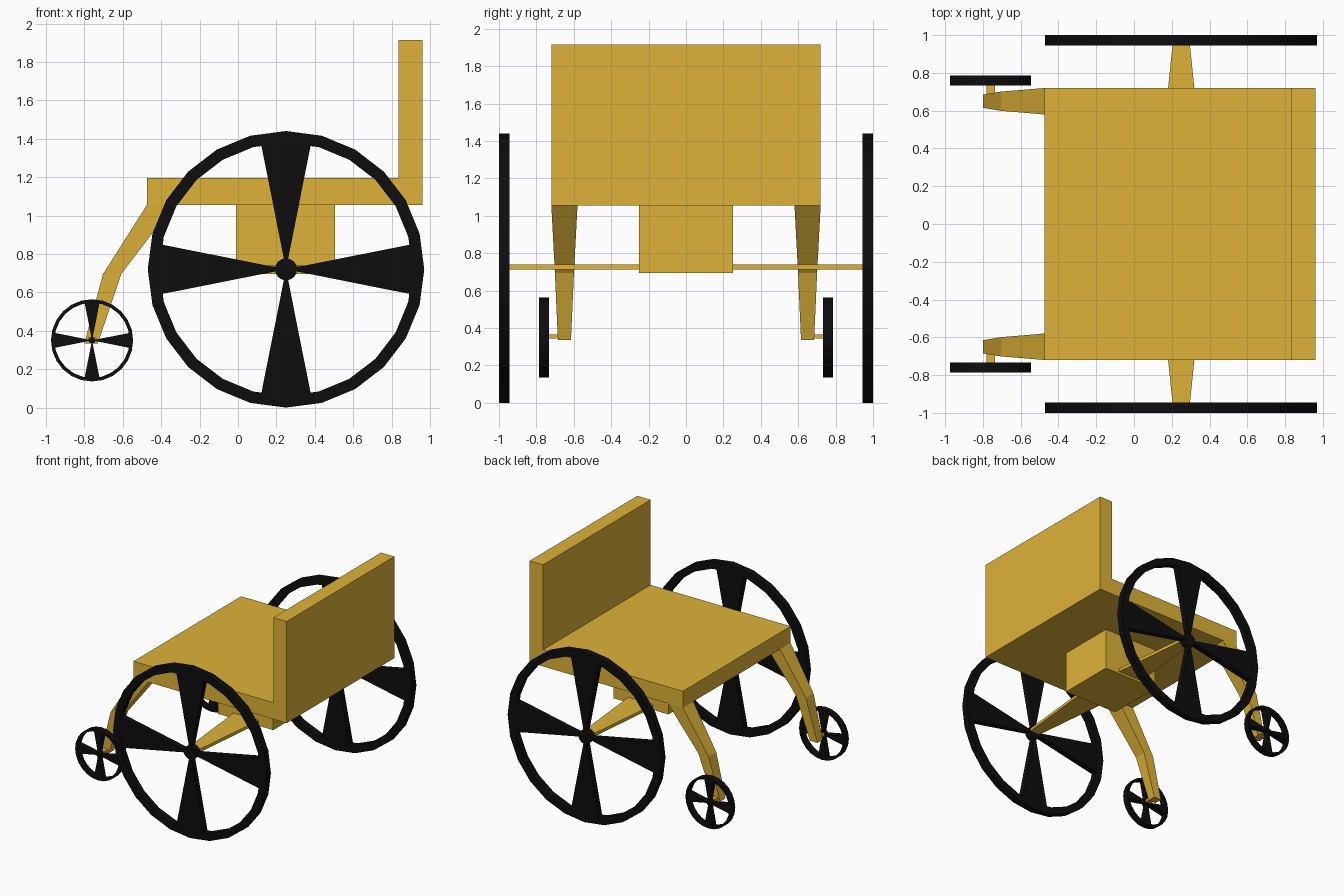
import bpy, bmesh
from math import sin, cos, pi, radians

if "Cube" in bpy.data.objects:
    bpy.data.objects.remove(bpy.data.objects["Cube"])


def material(name, rgb):
    m = bpy.data.materials.new(name)
    m.diffuse_color = (*rgb, 1)
    m.use_nodes = True
    m.node_tree.nodes["Principled BSDF"].inputs["Base Color"].default_value = m.diffuse_color
    return m


GOLD = material("gold", (0.73, 0.45, 0.04))
BLACK = material("black", (0.004, 0.004, 0.004))


def finish(name, bm, mat, mirror=False):
    bmesh.ops.recalc_face_normals(bm, faces=bm.faces)
    me = bpy.data.meshes.new(name)
    bm.to_mesh(me)
    bm.free()
    me.materials.append(mat)
    ob = bpy.data.objects.new(name, me)
    bpy.context.collection.objects.link(ob)
    if mirror:
        mod = ob.modifiers.new("mirror", 'MIRROR')
        mod.use_axis = (False, True, False)
        mod.use_mirror_merge = False
    return ob


def prism(bm, profile, y0, y1):
    """Extrude an (x, z) outline from y0 to y1."""
    a = [bm.verts.new((x, y0, z)) for x, z in profile]
    b = [bm.verts.new((x, y1, z)) for x, z in profile]
    n = len(profile)
    bm.faces.new(a)
    bm.faces.new(b[::-1])
    for i in range(n):
        j = (i + 1) % n
        bm.faces.new((a[i], b[i], b[j], a[j]))


def loft(bm, rings):
    """Skin a chain of four-cornered sections and cap both ends."""
    vs = [[bm.verts.new(p) for p in r] for r in rings]
    for r, s in zip(vs, vs[1:]):
        for i in range(4):
            j = (i + 1) % 4
            bm.faces.new((r[i], r[j], s[j], s[i]))
    bm.faces.new(vs[0])
    bm.faces.new(vs[-1][::-1])


def solid(name, profile, y0, y1, mirror=False):
    bm = bmesh.new()
    prism(bm, profile, y0, y1)
    return finish(name, bm, GOLD, mirror)


def rect(x0, x1, z0, z1):
    return [(x0, z0), (x1, z0), (x1, z1), (x0, z1)]


def wheel(name, cx, cz, radius, y0, y1, sides=24):
    bm = bmesh.new()

    def at(r, a):
        return (cx + radius * r * cos(a), cz + radius * r * sin(a))

    # rim
    rings = []
    for i in range(sides):
        a = 2 * pi * i / sides
        ring = []
        for r, y in ((1, y0), (1, y1), (0.915, y1), (0.915, y0)):
            x, z = at(r, a)
            ring.append(bm.verts.new((x, y, z)))
        rings.append(ring)
    for i in range(sides):
        r, s = rings[i], rings[(i + 1) % sides]
        for k in range(4):
            m = (k + 1) % 4
            bm.faces.new((r[k], r[m], s[m], s[k]))
    # hub and four wedge spokes
    prism(bm, [at(0.08, 2 * pi * i / 16) for i in range(16)], y0, y1)
    w = radians(11.25)
    for k in range(4):
        a = k * pi / 2
        prism(bm, [at(0.07, a - w), at(0.95, a - w), at(0.95, a + w), at(0.07, a + w)],
              y0 + 0.002, y1 - 0.002)
    return finish(name, bm, BLACK, True)


# seat with upright back
solid("seat_and_back", [(-0.475, 1.055), (0.96, 1.055), (0.96, 1.915), (0.835, 1.915),
                        (0.835, 1.195), (-0.475, 1.195)], -0.72, 0.72)
# block under the seat
solid("under_seat_block", rect(-0.01, 0.505, 0.695, 1.055), -0.25, 0.25)

# tapered flat arms to the large wheels
bm = bmesh.new()
loft(bm, [[(0.25 - h, y, 0.714), (0.25 + h, y, 0.714), (0.25 + h, y, 0.74), (0.25 - h, y, 0.74)]
          for y, h in ((0.25, 0.117), (0.95, 0.046))])
finish("rear_axle_arm", bm, GOLD, True)

# bent tapered front legs
bm = bmesh.new()
loft(bm, [[(x0, 0.65 - h, z), (x1, 0.65 - h, z), (x1, 0.65 + h, z), (x0, 0.65 + h, z)]
          for x0, x1, z, h in ((-0.475, -0.335, 1.055, 0.07),
                               (-0.703, -0.608, 0.695, 0.051),
                               (-0.80, -0.73, 0.335, 0.035))])
finish("front_leg", bm, GOLD, True)
solid("front_axle", rect(-0.782, -0.737, 0.343, 0.366), 0.67, 0.735, True)

# wheels
wheel("large_wheel", 0.25, 0.72, 0.72, 0.945, 1.0)
wheel("small_wheel", -0.76, 0.35, 0.214, 0.732, 0.787)
